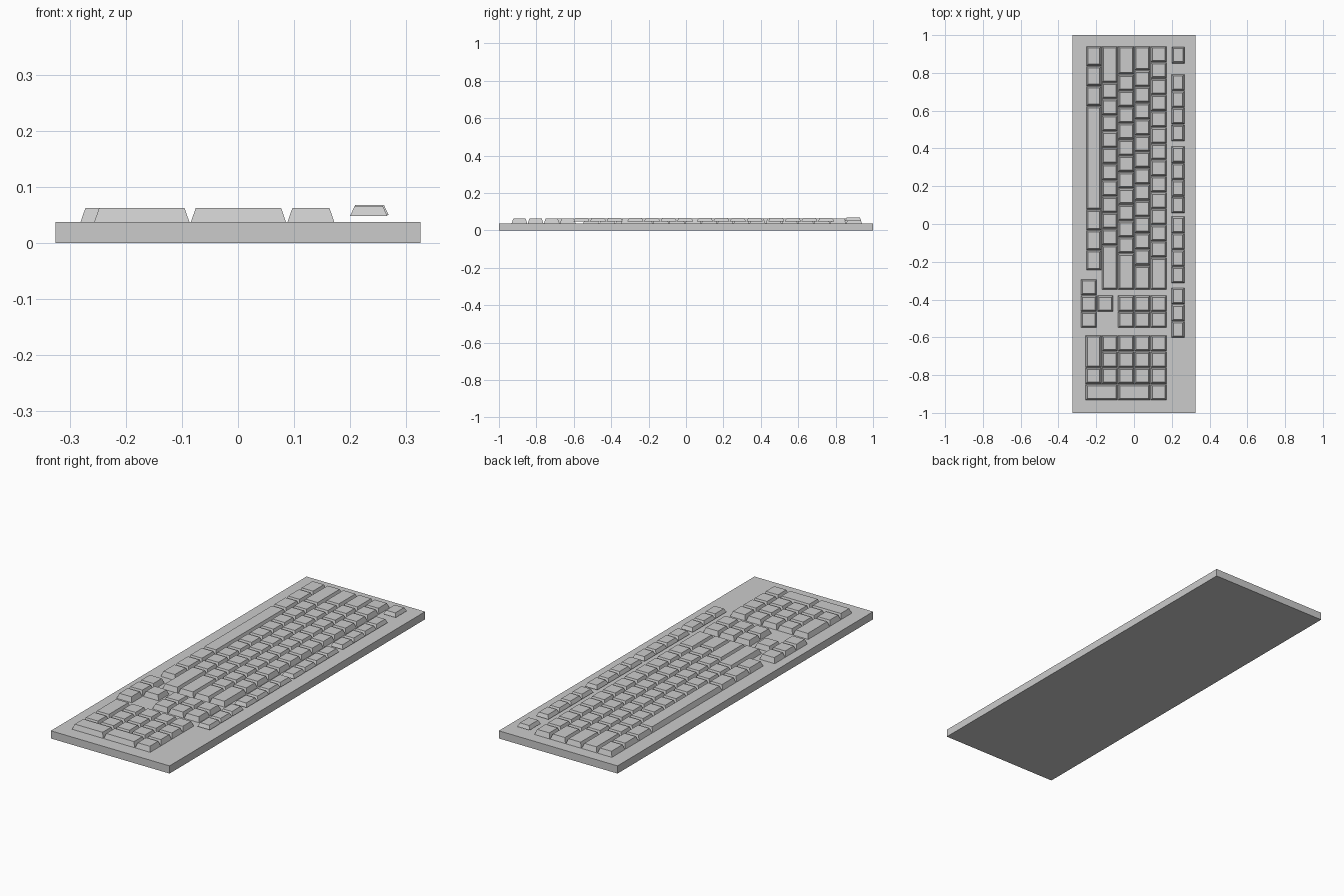
import bpy, bmesh

if "Cube" in bpy.data.objects:
    bpy.data.objects.remove(bpy.data.objects["Cube"])

U = 0.0861          # one key unit
GAP = 0.0015        # half of the slit between neighbouring keys
INSET = 0.0085      # how far the key top steps in from its foot
TOP_Y = 0.942       # where the main key rows start
DECK = 0.038        # height of the case
ROWS = [0.173 - i * U for i in range(6)]   # row borders along x


def make_object(name, bm):
    bmesh.ops.recalc_face_normals(bm, faces=bm.faces)
    mesh = bpy.data.meshes.new(name)
    bm.to_mesh(mesh)
    bm.free()
    obj = bpy.data.objects.new(name, mesh)
    bpy.context.collection.objects.link(obj)
    return obj


def add_block(bm, x0, x1, y0, y1, z0, z1, inset=0.0):
    """Box whose top face is shrunk by inset."""
    verts = bmesh.ops.create_cube(bm, size=1)["verts"]
    for v in verts:
        top = v.co.z > 0
        d = inset if top else 0
        v.co = (x1 - d if v.co.x > 0 else x0 + d,
                y1 - d if v.co.y > 0 else y0 + d,
                z1 if top else z0)


def add_key(bm, x0, x1, y0, y1, z0=DECK, z1=0.0625):
    add_block(bm, x0 + GAP, x1 - GAP, y0 + GAP, y1 - GAP, z0, z1, INSET)


def add_row(bm, x0, x1, y, widths, **kw):
    """Run of keys going towards -y."""
    for w in widths:
        add_key(bm, x0, x1, y - w, y, **kw)
        y -= w


# case
bm = bmesh.new()
add_block(bm, -0.325, 0.325, -1, 1, 0, DECK)
make_object("case", bm)

# main typing rows, widths in key units
main_rows = {
    "number_row": [1] * 13 + [2],
    "upper_letter_row": [1.5] + [1] * 12 + [1.5],
    "middle_letter_row": [1.75] + [1] * 11 + [2.25],
    "lower_letter_row": [2.25] + [1] * 10 + [2.75],
}
for i, (name, widths) in enumerate(main_rows.items()):
    bm = bmesh.new()
    add_row(bm, ROWS[i + 1], ROWS[i], TOP_Y, [w * U for w in widths])
    make_object(name, bm)

# space bar row
bm = bmesh.new()
add_row(bm, -0.254, ROWS[4], TOP_Y, [0.106] * 3 + [0.548] + [0.109, 0.106, 0.106])
make_object("space_bar_row", bm)

# function keys, floating slightly above the case
bm = bmesh.new()
for start, count in ((0.793, 4), (0.411, 4), (0.040, 4), (-0.337, 3)):
    add_row(bm, 0.198, 0.268, start, [0.0887] * count, z0=0.048, z1=0.066)
make_object("function_keys", bm)
bm = bmesh.new()
add_key(bm, 0.199, 0.27, 0.849, 0.939, z0=0.05, z1=0.068)
make_object("escape_key", bm)

# navigation block
bm = bmesh.new()
for i in range(3):
    add_row(bm, ROWS[i + 1], ROWS[i], -0.378, [U, U])
make_object("navigation_keys", bm)

# arrow keys
bm = bmesh.new()
add_row(bm, -0.282, -0.196, -0.292, [U] * 3)
add_key(bm, -0.196, -0.11, -0.378 - U, -0.378)
make_object("arrow_keys", bm)

# number pad
bm = bmesh.new()
for i in range(4):
    add_row(bm, ROWS[i + 1], ROWS[i], -0.589, [U] * 3)
add_row(bm, ROWS[5], ROWS[4], -0.589, [2 * U, U])
for lo, hi in ((1, 0), (3, 1), (5, 3)):
    add_row(bm, ROWS[lo], ROWS[hi], -0.589 - 3 * U, [U])
make_object("number_pad", bm)
